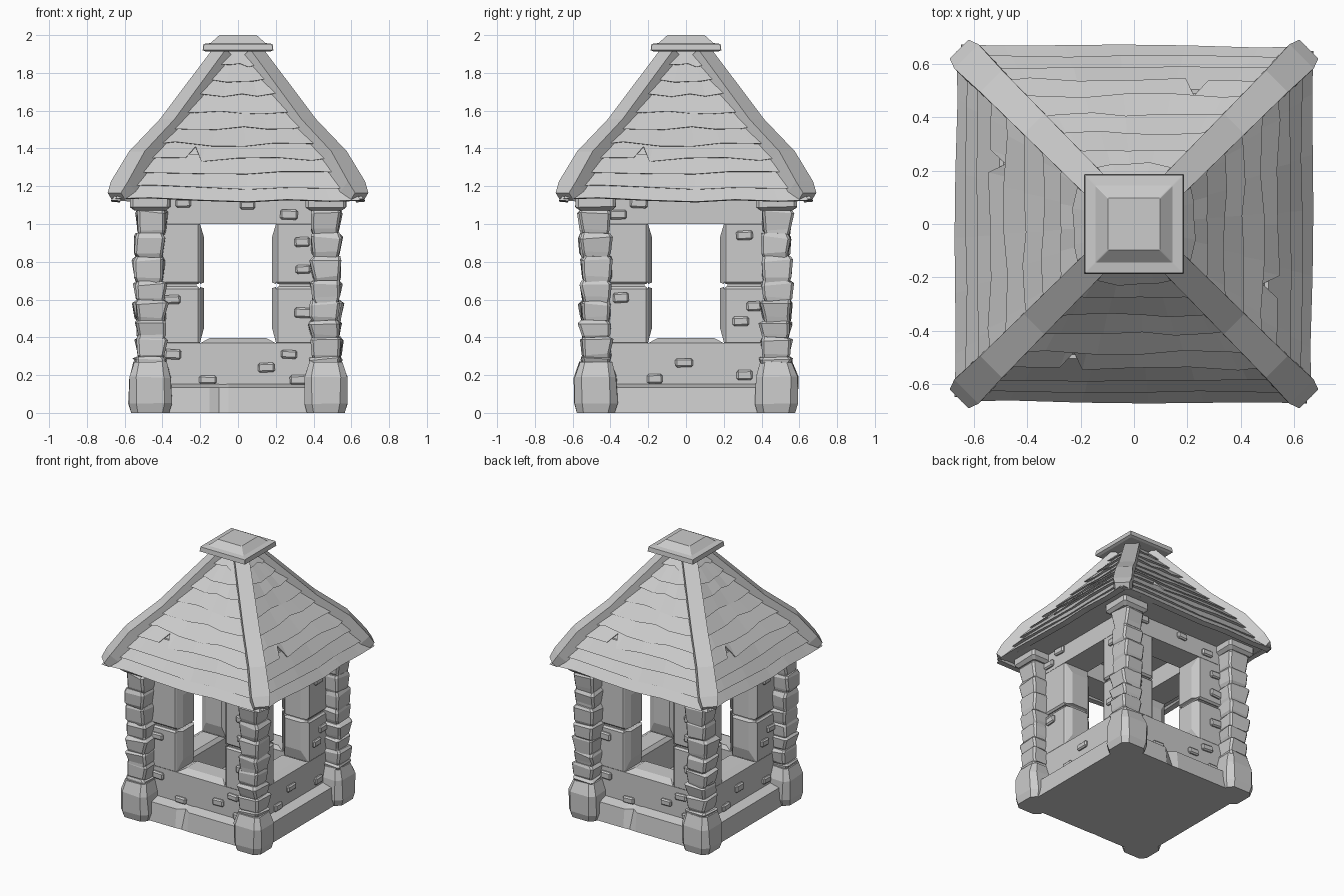
import bpy, bmesh, math, random
from mathutils import Matrix, Vector

if "Cube" in bpy.data.objects:
    bpy.data.objects.remove(bpy.data.objects["Cube"])
random.seed(4)


def jit(a):
    return random.uniform(-a, a)


def finish(bm, name, M=None):
    if M:
        bm.transform(M)
    bmesh.ops.recalc_face_normals(bm, faces=bm.faces)
    me = bpy.data.meshes.new(name)
    bm.to_mesh(me)
    bm.free()
    ob = bpy.data.objects.new(name, me)
    bpy.context.collection.objects.link(ob)
    return ob


def loft(bm, rings):
    """Skin a list of equal-length point rings and cap both ends."""
    vs = [[bm.verts.new(p) for p in r] for r in rings]
    n = len(vs[0])
    for a, b in zip(vs, vs[1:]):
        for i in range(n):
            bm.faces.new((a[i], a[(i + 1) % n], b[(i + 1) % n], b[i]))
    bm.faces.new(vs[0])
    bm.faces.new(vs[-1])


def box(bm, x0, x1, y0, y1, z0, z1, bev=0.0, tilt=0.0):
    M = (Matrix.Translation(((x0 + x1) / 2, (y0 + y1) / 2, (z0 + z1) / 2))
         @ Matrix.Rotation(tilt, 4, 'Y') @ Matrix.Diagonal((x1 - x0, y1 - y0, z1 - z0, 1)))
    vs = bmesh.ops.create_cube(bm, size=1, matrix=M)['verts']
    if bev:
        es = list({e for v in vs for e in v.link_edges})
        bmesh.ops.bevel(bm, geom=es, offset=bev, segments=1, affect='EDGES')


def square(h, z, c=0.012, cx=0, cy=0, j=0.0):
    """Chamfered square ring, optionally rough."""
    pts = []
    for sx, sy in ((1, 1), (-1, 1), (-1, -1), (1, -1)):
        a, b = (h - c, h) if sx * sy > 0 else (h, h - c)
        a2, b2 = (h, h - c) if sx * sy > 0 else (h - c, h)
        dx, dy, dz = jit(j), jit(j), jit(j)
        pair = [(cx + sx * a2 + dx, cy + sy * b2 + dy, z + dz),
                (cx + sx * a + dx, cy + sy * b + dy, z + dz)]
        pts += pair
    return pts


ROOF = [(1.10, .655), (1.15, .63), (1.38, .495), (1.55, .345), (1.95, .055)]


def rad(z):
    for (z0, r0), (z1, r1) in zip(ROOF, ROOF[1:]):
        if z <= z1:
            break
    return r0 + (r1 - r0) * (z - z0) / (z1 - z0)


# plinth with a cracked notch on front and back
def plinth_ring(h, z, d):
    half = [(-h, -h), (-.15, -h), (-.10, -h + d), (-.05, -h), (h, -h)]
    return [(x, y, z) for x, y in half + [(-x, -y) for x, y in half]]


bm = bmesh.new()
loft(bm, [plinth_ring(.525, 0, .004), plinth_ring(.51, .135, .04), plinth_ring(.43, .157, .0)])
finish(bm, "plinth")

# bricks standing proud of the walls: (along wall, height)
BRICKS_A = [(-.29, 1.11), (.05, 1.10), (.27, 1.05), (.34, .905), (.345, .76), (.345, .53),
            (-.35, .60), (-.345, .31), (-.16, .175), (.15, .24), (.27, .31), (.32, .175)]
BRICKS_B = [(-.25, 1.11), (-.36, 1.05), (.31, .94), (-.345, .61), (.36, .565),
            (.29, .485), (-.01, .265), (-.165, .18), (.31, .20)]
OUT, INN = -.44, -.24

for k, side in enumerate(("front", "right", "back", "left")):
    M = Matrix.Rotation(k * math.pi / 2, 4, 'Z')

    # wall with window opening, piers split by a crack
    bm = bmesh.new()
    box(bm, -.44, .44, OUT, INN, .12, .37)
    box(bm, -.44, .44, OUT, INN, 1.0, 1.15)
    for s in (-1, 1):
        a, b = sorted((s * .2, s * .44))
        box(bm, a, b, OUT, INN, .36, .668, .012)
        box(bm, a, b, OUT, INN, .682, 1.01, .012)
        box(bm, a + .02, b - .02, OUT + .02, INN - .02, .6, .75)
        # bulging jamb
        for z0, z1, w0, w1 in ((.372, .667, .45, .66), (.683, 1.0, .69, .93)):
            loft(bm, [[(s * .201, OUT + .005, z0), (s * .201, INN, z0),
                       (s * .201, INN, z1), (s * .201, OUT + .005, z1)],
                      [(s * .18, OUT + .05, w0), (s * .18, INN - .02, w0),
                       (s * .18, INN - .02, w1), (s * .18, OUT + .05, w1)]])
    # raised sill
    loft(bm, [[(-.2, OUT, .369), (.2, OUT, .369), (.2, INN, .369), (-.2, INN, .369)],
              [(-.15, OUT + .05, .396), (.15, OUT + .05, .396),
               (.15, INN - .02, .396), (-.15, INN - .02, .396)]])
    finish(bm, side + "_wall", M)

    bm = bmesh.new()
    for x, z in (BRICKS_A, BRICKS_B)[k % 2]:
        w, h = .043 + jit(.004), .025 + jit(.003)
        box(bm, x - w, x + w, OUT - .018, OUT + .02, z - h, z + h, .009, jit(.06))
    finish(bm, side + "_bricks", M)

    # overlapping roof planks with uneven lower edges
    bm = bmesh.new()
    zs = [1.135, 1.20, 1.275, 1.35, 1.43, 1.515, 1.60, 1.69, 1.77, 1.85, 1.92]
    rnd = random.Random(11)
    for i, (z0, z1) in enumerate(zip(zs, zs[1:])):
        stations = [-1, -.72, -.3, .08, .4, .75, 1]
        if i == 3:
            stations = [-1, -.75, -.53, -.43, -.37, 0, .4, .75, 1]
        rings = []
        for s in stations:
            zb = z0 + rnd.uniform(-.011, .011) - .01 * (1 - s * s)
            lift = .026 + rnd.uniform(-.006, .006)
            if i == 3 and s == -.43:
                zb, lift = z0 + .06, .012
            zt = z1 + .02
            sec = [(rad(zb) + lift, zb), (rad(zt) + .003, zt),
                   (rad(zt) - .03, zt), (rad(zb) - .02, zb - .004)]
            rings.append([(s * (rad(z0) + .01 if j in (0, 3) else rad(z1)), -d, z)
                          for j, (d, z) in enumerate(sec)])
        loft(bm, rings)
    finish(bm, side + "_roof_planks", M)

    # hip beam running down the corner
    bm = bmesh.new()
    path = [(.10, 1.925, .05), (.375, 1.555, .055), (.535, 1.385, .058),
            (.628, 1.225, .064), (.655, 1.165, .05)]
    rings = []
    for i, (c, z, w) in enumerate(path):
        D = c * math.sqrt(2)
        dn, di = (.05, .075) if i < 3 else (.055, .06)
        if i == 4:
            dn, di = .035, .03
        rings.append([(D, -w, z), (D, w, z), (D - di, w, z - dn), (D - di, -w, z - dn)])
    loft(bm, rings)
    finish(bm, side + "_hip_beam", M @ Matrix.Rotation(-math.pi / 4, 4, 'Z'))

# solid roof body under the planks
bm = bmesh.new()
loft(bm, [square(rad(z) - .012, z, .005) for z in (1.135, 1.38, 1.55, 1.92)])
finish(bm, "roof_body")

# roof cap
bm = bmesh.new()
loft(bm, [square(h, z, .003) for h, z in
          ((.17, 1.912), (.187, 1.92), (.183, 1.953), (.145, 1.958), (.098, 2.0))])
finish(bm, "roof_cap")

# corner pillars: foot, rough stone stack and capital
levels = [.25, .295, .40, .49, .595, .70, .83, .95, 1.085]
for sx in (-1, 1):
    for sy in (-1, 1):
        cx, cy = sx * .465, sy * .478
        name = ("back_" if sy > 0 else "front_") + ("right" if sx > 0 else "left")
        bm = bmesh.new()
        loft(bm, [square(.100, 0, .035, cx, cy), square(.114, .05, .04, cx, cy, .003),
                  square(.112, .19, .035, cx, cy, .006), square(.085, .27, .025, cx, cy, .004)])
        finish(bm, name + "_foot")

        bm = bmesh.new()
        for z0, z1 in zip(levels, levels[1:]):
            h = z1 - z0
            ox, oy = cx + jit(.007), cy + jit(.007)
            loft(bm, [square(.066, z0 - .01, .01, ox, oy, .006),
                      square(.074, z0 + .15 * h, .012, ox, oy, .007),
                      square(.083, z0 + .82 * h, .014, ox, oy, .010),
                      square(.070, z1, .012, ox, oy, .005)])
        finish(bm, name + "_pillar_stones")

        bm = bmesh.new()
        loft(bm, [square(.085, 1.072, .012, cx, cy), square(.107, 1.09, .015, cx, cy, .003),
                  square(.107, 1.15, .015, cx, cy)])
        finish(bm, name + "_capital")
